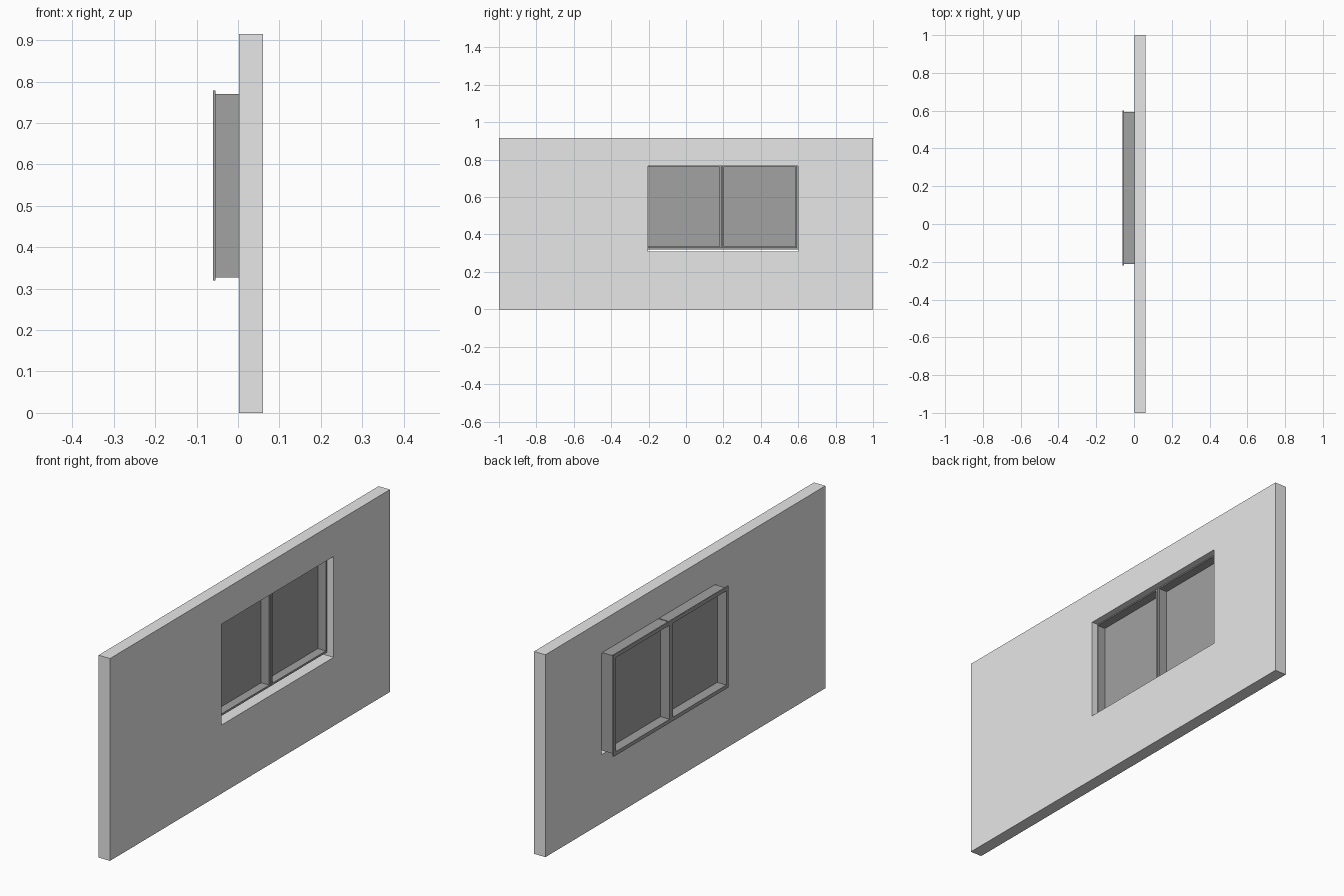
import bpy
import bmesh

old = bpy.data.objects.get("Cube")
if old:
    bpy.data.objects.remove(old, do_unlink=True)


def make_material(name, value):
    mat = bpy.data.materials.new(name)
    mat.use_nodes = True
    color = (value, value, value, 1)
    mat.diffuse_color = color
    mat.node_tree.nodes["Principled BSDF"].inputs["Base Color"].default_value = color
    return mat


wall_grey = make_material("light_grey", 0.8)
window_grey = make_material("mid_grey", 0.36)


def add_object(name, bm, mat):
    bmesh.ops.recalc_face_normals(bm, faces=bm.faces)
    mesh = bpy.data.meshes.new(name)
    bm.to_mesh(mesh)
    bm.free()
    mesh.materials.append(mat)
    obj = bpy.data.objects.new(name, mesh)
    bpy.context.collection.objects.link(obj)
    return obj


def rectangle(bm, x, rect):
    y0, y1, z0, z1 = rect
    corners = [(y0, z0), (y1, z0), (y1, z1), (y0, z1)]
    return [bm.verts.new((x, y, z)) for y, z in corners]


def panel(name, x0, x1, rect, mat):
    """Solid slab spanning x0 to x1."""
    bm = bmesh.new()
    face = bm.faces.new(rectangle(bm, x0, rect))
    side = bmesh.ops.extrude_face_region(bm, geom=[face])
    moved = [v for v in side["geom"] if isinstance(v, bmesh.types.BMVert)]
    bmesh.ops.translate(bm, verts=moved, vec=(x1 - x0, 0, 0))
    # extrude_face_region keeps the start face, closing the slab
    return add_object(name, bm, mat)


def ring(name, x0, x1, outer, inner, mat):
    """Rectangular frame with an open middle."""
    bm = bmesh.new()
    loops = [rectangle(bm, x0, outer), rectangle(bm, x1, outer),
             rectangle(bm, x1, inner), rectangle(bm, x0, inner)]
    for a, b in zip(loops, loops[1:] + loops[:1]):
        for i in range(4):
            j = (i + 1) % 4
            bm.faces.new((a[i], a[j], b[j], b[i]))
    return add_object(name, bm, mat)


def grow(rect, d):
    y0, y1, z0, z1 = rect
    return (y0 - d, y1 + d, z0 - d, z1 + d)


# Wall with the window opening
ring("wall", 0.003, 0.06, (-1, 1, 0, 0.915), (-0.203, 0.598, 0.31, 0.766), wall_grey)

# Two sashes side by side: deep frame, thin outer rim and recessed pane
for name, y0 in (("right_window", -0.211), ("left_window", 0.194)):
    outer = (y0, y0 + 0.4, 0.327, 0.77)
    inner = grow(outer, -0.009)
    ring(name + "_frame", -0.054, 0.03, outer, inner, window_grey)
    ring(name + "_rim", -0.06, -0.054, grow(outer, 0.008), inner, window_grey)
    panel(name + "_pane", -0.015, -0.01, grow(inner, 0.002), window_grey)
